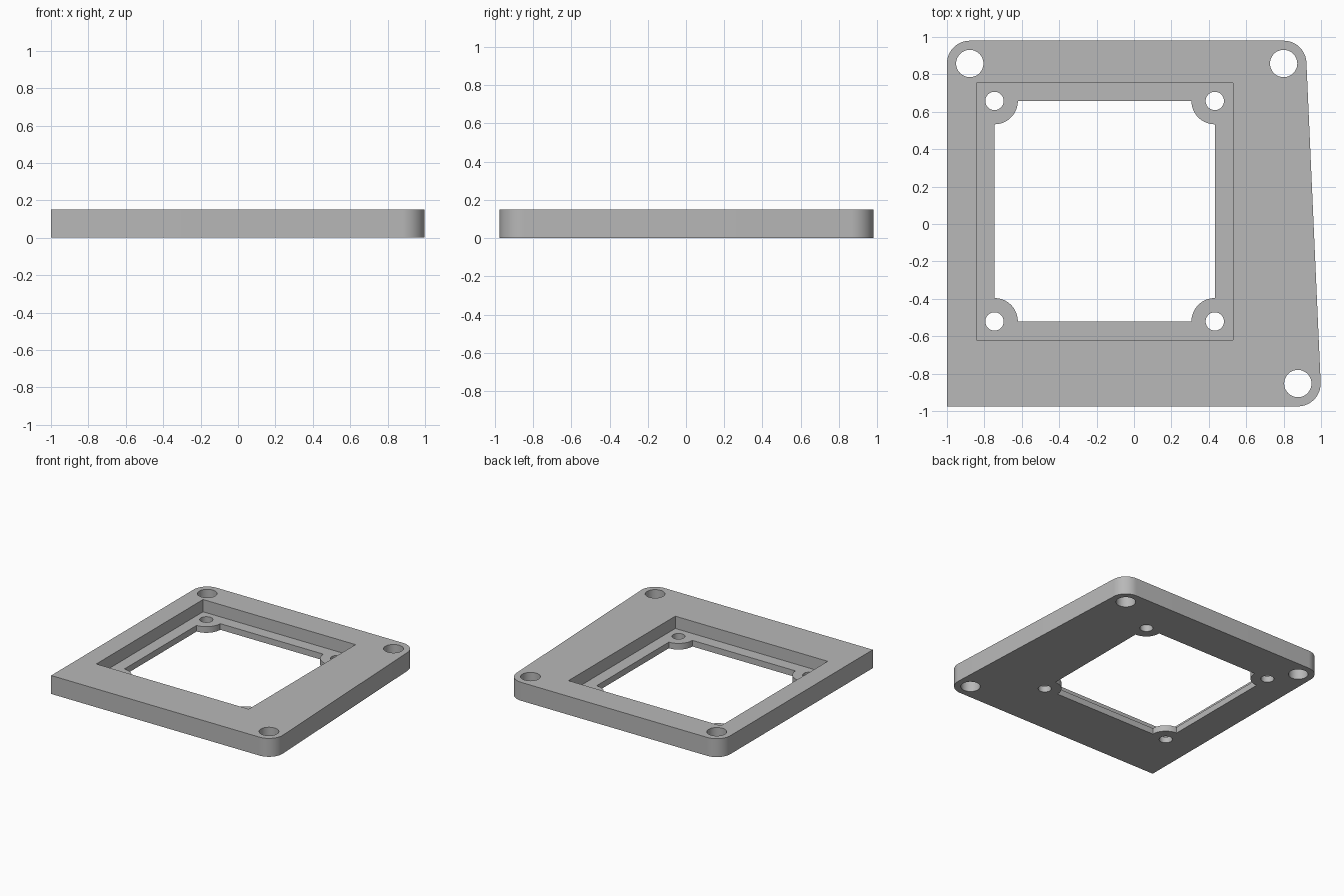
import bpy
import bmesh
from math import atan2, cos, sin, pi, radians

if "Cube" in bpy.data.objects:
    bpy.data.objects.remove(bpy.data.objects["Cube"])

HEIGHT, LEDGE = 0.15, 0.05
CORNER_R, BOSS_R, BOLT_R, SCREW_R = 0.122, 0.125, 0.073, 0.049
BACK_LEFT, BACK_RIGHT, FRONT_RIGHT = (0.80, 0.858), (-0.878, 0.858), (0.876, -0.853)
WIN_X, WIN_Y = (-0.746, 0.432), (-0.521, 0.658)
REC_X, REC_Y = (-0.843, 0.53), (-0.619, 0.755)

grey = bpy.data.materials.new("grey")
grey.use_nodes = True
colour = (0.48, 0.48, 0.48, 1)
grey.diffuse_color = colour
grey.node_tree.nodes["Principled BSDF"].inputs["Base Color"].default_value = colour


def arc(centre, radius, start, end, steps=16):
    angles = [start + (end - start) * i / steps for i in range(steps + 1)]
    return [(centre[0] + radius * cos(a), centre[1] + radius * sin(a)) for a in angles]


def prism(name, outline, bottom, top):
    """Extrude a counter-clockwise outline between two heights."""
    bm = bmesh.new()
    face = bm.faces.new([bm.verts.new((x, y, bottom)) for x, y in outline])
    up = bmesh.ops.extrude_face_region(bm, geom=[face])
    verts = [g for g in up["geom"] if isinstance(g, bmesh.types.BMVert)]
    bmesh.ops.translate(bm, vec=(0, 0, top - bottom), verts=verts)
    bmesh.ops.recalc_face_normals(bm, faces=bm.faces)
    mesh = bpy.data.meshes.new(name)
    bm.to_mesh(mesh)
    bm.free()
    mesh.materials.append(grey)
    obj = bpy.data.objects.new(name, mesh)
    bpy.context.collection.objects.link(obj)
    return obj


# Plate: three rounded corners, one square corner, a slanted side
slant = atan2(FRONT_RIGHT[0] - BACK_LEFT[0], BACK_LEFT[1] - FRONT_RIGHT[1])
outline = [(-1, FRONT_RIGHT[1] - CORNER_R)]
outline += arc(FRONT_RIGHT, CORNER_R, -pi / 2, slant)
outline += arc(BACK_LEFT, CORNER_R, slant, pi / 2)
outline += arc(BACK_RIGHT, CORNER_R, pi / 2, pi)
plate = prism("mounting_plate", outline, 0, HEIGHT)

# Square recess from the top
(x0, x1), (y0, y1) = REC_X, REC_Y
cutters = [prism("recess_cutter", [(x0, y0), (x1, y0), (x1, y1), (x0, y1)], LEDGE, 0.3)]

# Window through the ledge, leaving a rounded boss in each corner
(x0, x1), (y0, y1) = WIN_X, WIN_Y
corners = [(x0, y0), (x1, y0), (x1, y1), (x0, y1)]
window = []
for i, corner in enumerate(corners):
    window += arc(corner, BOSS_R, (i + 1) * pi / 2, i * pi / 2)
cutters.append(prism("window_cutter", window, -0.1, 0.3))

# Bolt holes in the plate and screw holes in the bosses
holes = [(c, BOLT_R) for c in (BACK_LEFT, BACK_RIGHT, FRONT_RIGHT)]
holes += [(c, SCREW_R) for c in corners]
for centre, radius in holes:
    circle = arc(centre, radius, 0, 2 * pi, 48)[:-1]
    cutters.append(prism("hole_cutter", circle, -0.1, 0.3))

# Cut everything, then discard the cutters
bpy.ops.object.select_all(action="DESELECT")
bpy.context.view_layer.objects.active = plate
plate.select_set(True)
for cutter in cutters:
    cutter.hide_render = True
    mod = plate.modifiers.new("cut", "BOOLEAN")
    mod.operation, mod.solver, mod.object = "DIFFERENCE", "EXACT", cutter
    bpy.ops.object.modifier_apply(modifier=mod.name)
    bpy.data.objects.remove(cutter)

bpy.ops.object.shade_smooth_by_angle(angle=radians(30))
